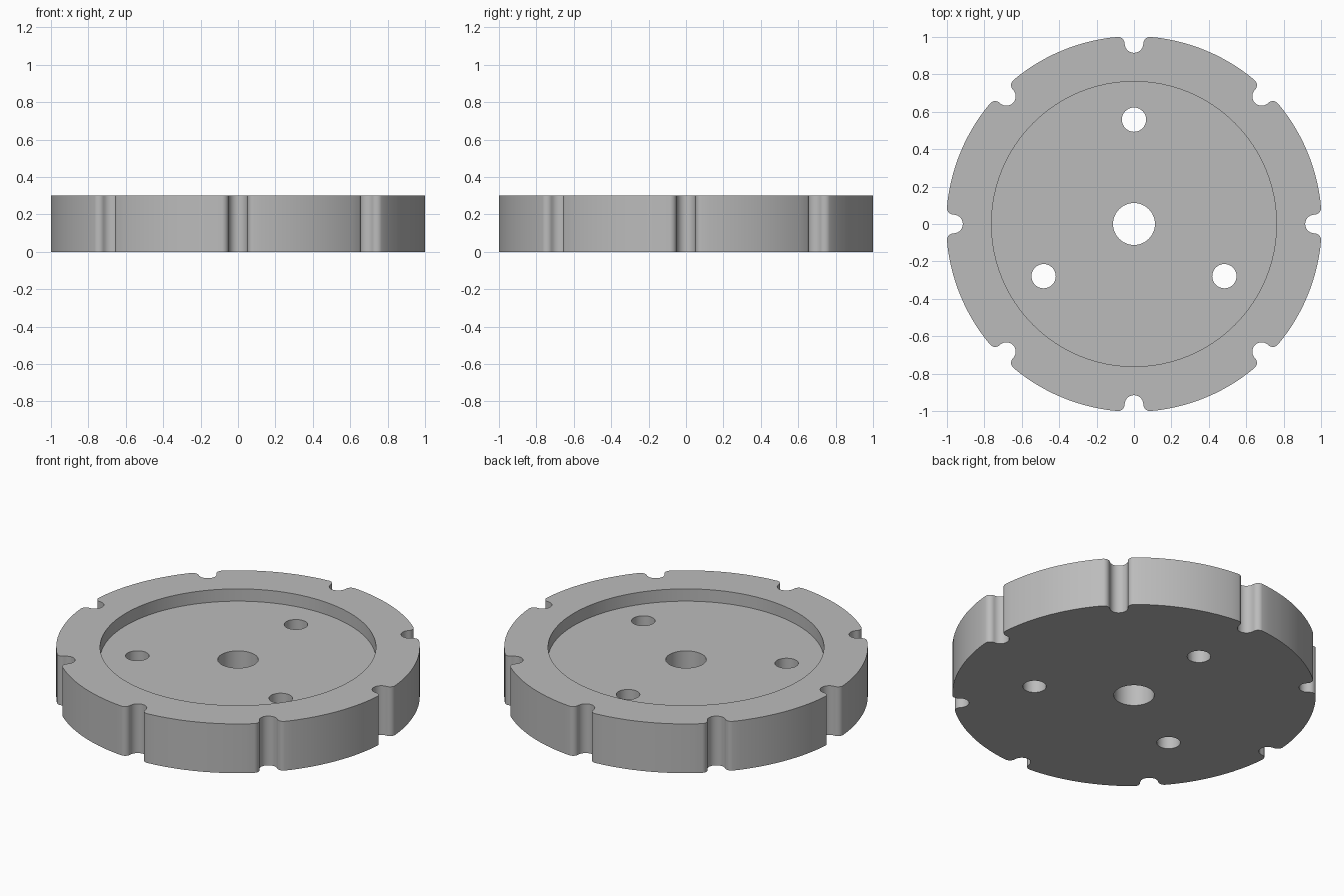
import bpy, bmesh
from math import pi, sin, cos, asin, sqrt

cube = bpy.data.objects.get("Cube")
if cube:
    bpy.data.objects.remove(cube, do_unlink=True)

HEIGHT, FLOOR = 0.30, 0.225
RADIUS, NOTCHES = 1.004, 8
SLOT_R, LIP_R, SLOT_DIST = 0.05, 0.035, 0.965

grey = bpy.data.materials.new("plain grey")
grey.use_nodes = True
colour = (0.5, 0.5, 0.5, 1)
grey.diffuse_color = colour
grey.node_tree.nodes["Principled BSDF"].inputs["Base Color"].default_value = colour


def prism(name, points, z0, z1):
    """Extrude a closed outline from z0 to z1."""
    bm = bmesh.new()
    face = bm.faces.new([bm.verts.new((x, y, z0)) for x, y in points])
    top = bmesh.ops.extrude_face_region(bm, geom=[face])["geom"]
    verts = [v for v in top if isinstance(v, bmesh.types.BMVert)]
    bmesh.ops.translate(bm, verts=verts, vec=(0, 0, z1 - z0))
    bmesh.ops.recalc_face_normals(bm, faces=bm.faces)
    mesh = bpy.data.meshes.new(name)
    bm.to_mesh(mesh)
    bm.free()
    mesh.materials.append(grey)
    obj = bpy.data.objects.new(name, mesh)
    bpy.context.collection.objects.link(obj)
    return obj


def arc(cx, cy, r, start, end, steps):
    return [(cx + r * cos(start + (end - start) * i / steps),
             cy + r * sin(start + (end - start) * i / steps)) for i in range(steps + 1)]


def circle(cx, cy, r, steps):
    return arc(cx, cy, r, 0, 2 * pi, steps)[:-1]


# Rim outline: one notch with rounded lips, then the outer arc, repeated
lip_y = SLOT_R + LIP_R
lip_top = sqrt(RADIUS ** 2 - lip_y ** 2)
slot = arc(SLOT_DIST, 0, SLOT_R, 1.5 * pi, 0.5 * pi, 16)
lip = arc(SLOT_DIST, lip_y, LIP_R, -pi / 2, 0, 8)
notch = [(x, -y) for x, y in reversed(lip)][:-1] + slot + lip[1:]
edge = asin(lip_y / RADIUS)
step = 2 * pi / NOTCHES
sector = notch + arc(0, 0, RADIUS, edge, step - edge, 14)[1:-1]
outline = []
for i in range(NOTCHES):
    c, s = cos(i * step), sin(i * step)
    outline += [(x * c - y * s, x * s + y * c) for x, y in sector]

disc = prism("notched_disc", outline, 0, HEIGHT)

# Cutters: shallow recess, centre bore and three bolt holes
cutters = [prism("recess_cutter", circle(0, 0, 0.762, 96), FLOOR, HEIGHT + 0.2),
           prism("bore_cutter", circle(0, 0, 0.112, 48), -0.2, HEIGHT + 0.1)]
for i in range(3):
    a = pi / 2 + i * 2 * pi / 3
    cutters.append(prism("bolt_hole_cutter", circle(0.558 * cos(a), 0.558 * sin(a), 0.065, 32),
                         -0.2, HEIGHT + 0.1))

bpy.ops.object.select_all(action="DESELECT")
disc.select_set(True)
bpy.context.view_layer.objects.active = disc
for cutter in cutters:
    cutter.hide_render = True
    cut = disc.modifiers.new("cut", "BOOLEAN")
    cut.operation, cut.solver, cut.object = "DIFFERENCE", "EXACT", cutter
    bpy.ops.object.modifier_apply(modifier=cut.name)
    bpy.data.objects.remove(cutter, do_unlink=True)

bpy.ops.object.shade_smooth_by_angle(angle=pi / 6)
